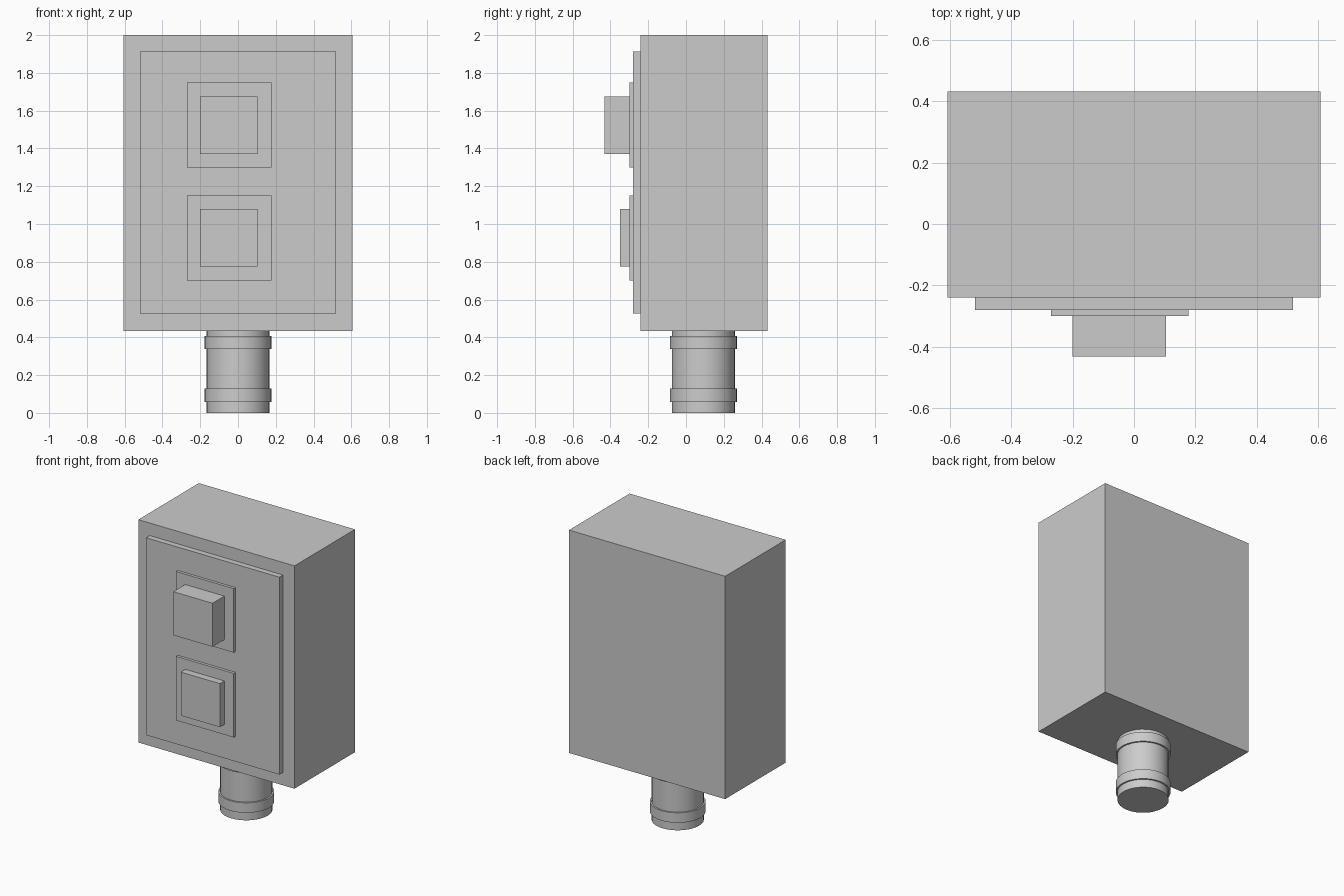
import bpy
import bmesh
import math
from mathutils import Matrix, Vector

if "Cube" in bpy.data.objects:
    bpy.data.objects.remove(bpy.data.objects["Cube"])


def add_object(name, bm):
    mesh = bpy.data.meshes.new(name)
    bm.to_mesh(mesh)
    bm.free()
    obj = bpy.data.objects.new(name, mesh)
    bpy.context.collection.objects.link(obj)
    return obj


def box(name, x, y, z):
    """Box from (min, max) ranges on each axis."""
    bm = bmesh.new()
    centre = Vector([(a + b) / 2 for a, b in (x, y, z)])
    size = Vector([b - a for a, b in (x, y, z)])
    bmesh.ops.create_cube(bm, size=1, matrix=Matrix.Translation(centre) @ Matrix.Diagonal(size).to_4x4())
    return add_object(name, bm)


def cylinder(name, radius, z0, z1, y=0.092):
    bm = bmesh.new()
    bmesh.ops.create_cone(bm, cap_ends=True, segments=32, radius1=radius, radius2=radius,
                          depth=z1 - z0, matrix=Matrix.Translation((0, y, (z0 + z1) / 2)))
    obj = add_object(name, bm)
    bpy.ops.object.select_all(action='DESELECT')
    bpy.context.view_layer.objects.active = obj
    obj.select_set(True)
    bpy.ops.object.shade_smooth_by_angle(angle=math.radians(30))
    return obj


# Housing and raised front panel
box("housing", (-0.607, 0.607), (-0.24, 0.432), (0.434, 2.0))
box("front_panel", (-0.518, 0.518), (-0.28, -0.24), (0.525, 1.912))

# Two push buttons, each on a square plate
for label, z, front in (("upper", 1.523, -0.432), ("lower", 0.927, -0.35)):
    box(label + "_button_plate", (-0.271, 0.177), (-0.30, -0.28), (z - 0.225, z + 0.225))
    box(label + "_button", (-0.20, 0.104), (front, -0.30), (z - 0.153, z + 0.153))

# Conduit pipe with two collars below the housing
cylinder("conduit_pipe", 0.167, 0.0, 0.434)
for label, z in (("upper", 0.373), ("lower", 0.093)):
    cylinder(label + "_collar", 0.178, z - 0.035, z + 0.035)
